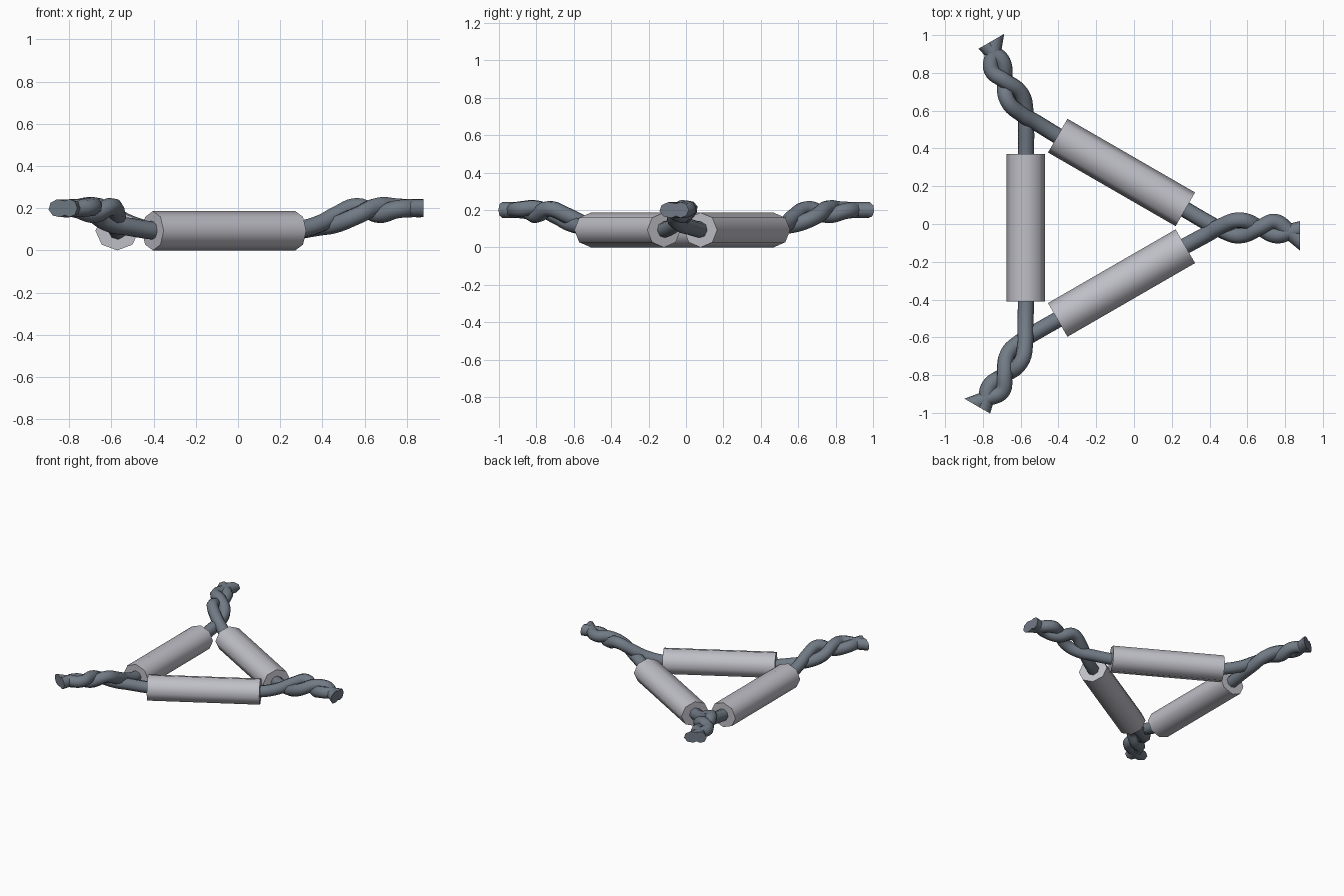
import bpy, bmesh
from math import pi
from mathutils import Matrix, Vector

old = bpy.data.objects.get("Cube")
if old:
    bpy.data.objects.remove(old, do_unlink=True)


def make_material(name, color):
    mat = bpy.data.materials.new(name)
    mat.use_nodes = True
    mat.diffuse_color = (*color, 1)
    mat.node_tree.nodes["Principled BSDF"].inputs["Base Color"].default_value = (*color, 1)
    return mat


sleeve_grey = make_material("pale_sleeve_grey", (0.52, 0.52, 0.57))
wire_grey = make_material("dark_wire_grey", (0.165, 0.195, 0.235))

CENTRE = Matrix.Translation((-0.235, -0.02, 0))
SLEEVE_DIST, SLEEVE_Z, SLEEVE_LEN = 0.338, 0.093, 0.78
WIRE_RADIUS, TIP = 0.043, 1.115


def turn(k):
    return Matrix.Rotation(k * 2 * pi / 3, 4, 'Z')


def finish(obj, mat):
    obj.data.materials.clear()
    obj.data.materials.append(mat)
    bpy.ops.object.select_all(action='DESELECT')
    obj.select_set(True)
    bpy.context.view_layer.objects.active = obj
    bpy.ops.object.shade_smooth_by_angle(angle=pi / 3.5)


# Twisted strands leaving one corner, which points along +x from the centre
strand_over = [(0.50, -0.10, 0.094), (0.62, -0.035, 0.125), (0.70, 0.01, 0.168),
               (0.80, 0.04, 0.207), (0.90, 0.0, 0.172), (0.99, -0.04, 0.195),
               (1.06, -0.022, 0.20), (1.15, 0.0, 0.20)]
strand_under = [(0.50, 0.10, 0.094), (0.62, 0.03, 0.112), (0.70, -0.013, 0.125),
                (0.80, -0.042, 0.165), (0.90, 0.0, 0.21), (0.98, 0.032, 0.205),
                (1.05, -0.015, 0.20), (1.15, -0.095, 0.20)]


def add_sleeve(k):
    # Eight-sided tube, slightly flattened, lying along one side of the triangle
    bpy.ops.mesh.primitive_cylinder_add(vertices=8, radius=1, depth=SLEEVE_LEN)
    obj = bpy.context.object
    obj.name = f"sleeve_{k + 1}"
    lay_down = Matrix.Rotation(pi / 2, 4, 'X')
    squash = Matrix.Diagonal((0.103, SLEEVE_Z, 1, 1))
    place = Matrix.Translation((-SLEEVE_DIST, 0, SLEEVE_Z))
    obj.data.transform(CENTRE @ turn(k) @ place @ lay_down @ squash)
    finish(obj, sleeve_grey)


def add_wire(k):
    # One wire runs through a sleeve and twists with its neighbour at each end
    path = [turn(k) @ Vector(p) for p in reversed(strand_over)]
    path += [turn(k - 1) @ Vector(p) for p in strand_under]
    curve = bpy.data.curves.new("wire_path", 'CURVE')
    curve.dimensions = '3D'
    curve.bevel_depth = WIRE_RADIUS
    curve.bevel_resolution = 2
    curve.resolution_u = 6
    curve.use_fill_caps = True
    spline = curve.splines.new('BEZIER')
    spline.bezier_points.add(len(path) - 1)
    for point, co in zip(spline.bezier_points, path):
        point.co = co
        point.handle_left_type = point.handle_right_type = 'AUTO'
    obj = bpy.data.objects.new(f"wire_{k + 1}", curve)
    bpy.context.collection.objects.link(obj)
    bpy.ops.object.select_all(action='DESELECT')
    obj.select_set(True)
    bpy.context.view_layer.objects.active = obj
    bpy.ops.object.convert(target='MESH')
    obj = bpy.context.object

    # Trim both ends flat, square to the corner direction
    bm = bmesh.new()
    bm.from_mesh(obj.data)
    bmesh.ops.remove_doubles(bm, verts=bm.verts, dist=0.0001)
    for corner in (k, k - 1):
        out = turn(corner) @ Vector((1, 0, 0))
        cut = bmesh.ops.bisect_plane(bm, geom=bm.verts[:] + bm.edges[:] + bm.faces[:],
                                     plane_co=out * TIP, plane_no=out, clear_outer=True)
        rim = [e for e in cut["geom_cut"] if isinstance(e, bmesh.types.BMEdge)]
        bmesh.ops.holes_fill(bm, edges=rim, sides=0)
    bmesh.ops.recalc_face_normals(bm, faces=bm.faces)
    bm.to_mesh(obj.data)
    bm.free()
    obj.data.transform(CENTRE)
    finish(obj, wire_grey)


for k in range(3):
    add_sleeve(k)
    add_wire(k)
